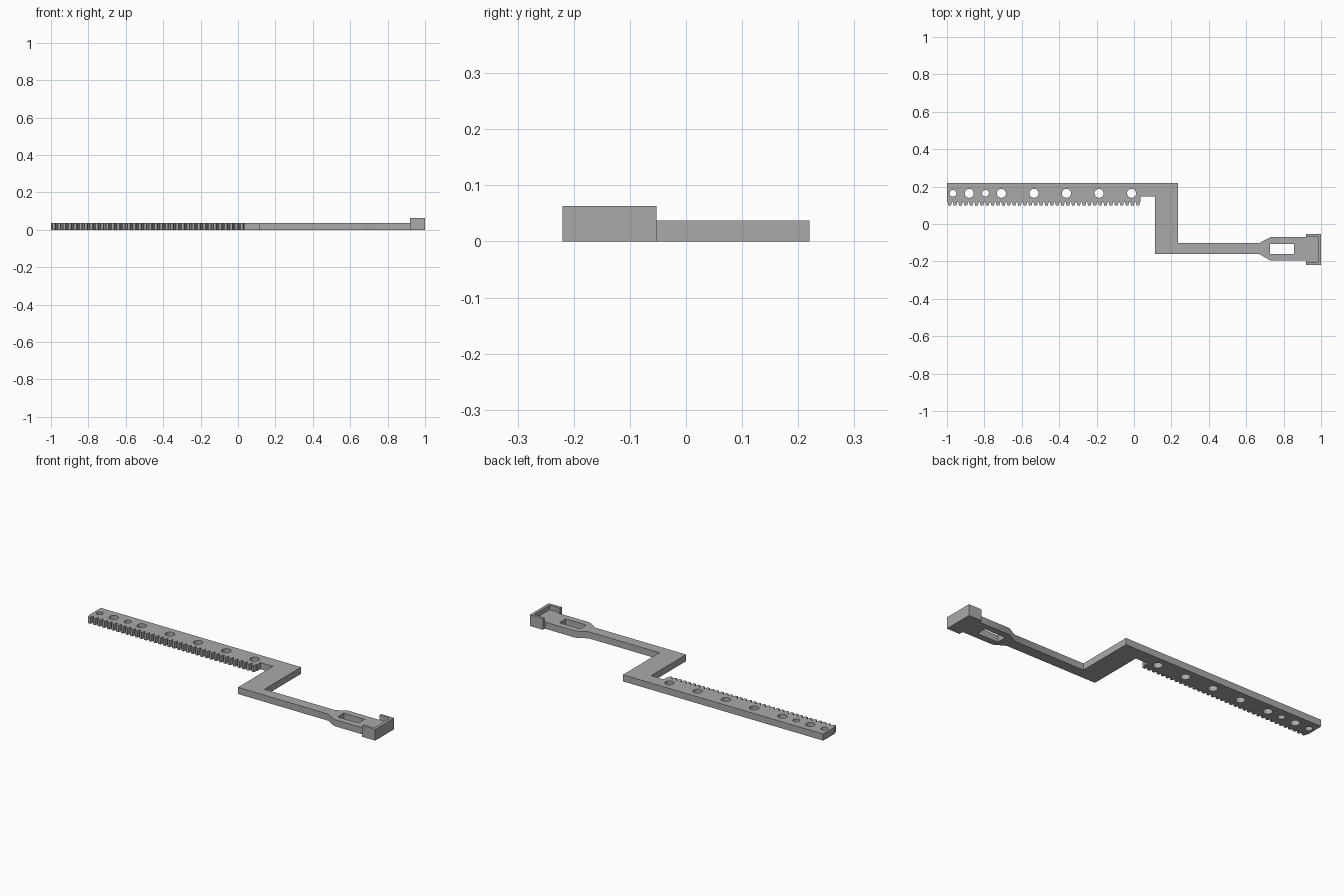
import bpy, math

if "Cube" in bpy.data.objects:
    bpy.data.objects.remove(bpy.data.objects["Cube"])

grey = bpy.data.materials.new("plain_grey")
grey.diffuse_color = (0.40, 0.40, 0.40, 1)
grey.use_nodes = True
grey.node_tree.nodes["Principled BSDF"].inputs["Base Color"].default_value = grey.diffuse_color


def plate(name, loops, z0, z1):
    """Extrude a flat outline (first loop) with holes (other loops)."""
    cu = bpy.data.curves.new(name, 'CURVE')
    cu.dimensions = '2D'
    cu.fill_mode = 'BOTH'
    cu.extrude = (z1 - z0) / 2
    for pts in loops:
        sp = cu.splines.new('POLY')
        sp.points.add(len(pts) - 1)
        for p, (x, y) in zip(sp.points, pts):
            p.co = (x, y, 0, 1)
        sp.use_cyclic_u = True
    ob = bpy.data.objects.new(name, cu)
    ob.location.z = (z0 + z1) / 2
    bpy.context.collection.objects.link(ob)
    bpy.ops.object.select_all(action='DESELECT')
    ob.select_set(True)
    bpy.context.view_layer.objects.active = ob
    bpy.ops.object.convert(target='MESH')
    ob = bpy.context.object
    ob.data.materials.clear()
    ob.data.materials.append(grey)
    bpy.ops.object.shade_smooth_by_angle(angle=math.radians(30))
    return ob


def circle(x, y, r, n=32):
    return [(x + r * math.cos(2 * math.pi * i / n),
             y + r * math.sin(2 * math.pi * i / n)) for i in range(n)]


def rect(x0, x1, y0, y1):
    return [(x0, y0), (x1, y0), (x1, y1), (x0, y1)]


T = 0.037          # bar thickness
HEAD_X = 0.92      # start of the end socket

# Toothed edge along the front of the rack
ROOT, TIP = 0.117, 0.098
N, X0, X1 = 36, -1.0, 0.035
pitch = (X1 - X0) / N
teeth = []
for i in range(N):
    x = X0 + i * pitch
    teeth += [(x + pitch * a, y) for a, y in
              ((0.10, ROOT), (0.27, TIP), (0.73, TIP), (0.90, ROOT))]

# Rack, crank and slotted arm share one outline
outline = [(X0, 0.22), (X0, ROOT)] + teeth + [
    (X1, ROOT), (X1, 0.147), (0.112, 0.147), (0.112, -0.161),
    (0.67, -0.161), (0.73, -0.196), (HEAD_X, -0.196), (HEAD_X, -0.070),
    (0.73, -0.070), (0.67, -0.102), (0.235, -0.102), (0.235, 0.22)]
small, large = 0.018, 0.024
holes = [circle(x, 0.164, r) for x, r in (
    (-0.968, small), (-0.881, large), (-0.794, small), (-0.709, large),
    (-0.535, large), (-0.361, large), (-0.187, large), (-0.013, large))]
slot = rect(0.727, 0.855, -0.161, -0.106)
plate("rack_and_arm", [outline] + holes + [slot], 0, T)

# End socket: solid floor with a U-shaped rim
plate("socket_floor", [rect(HEAD_X, 1, -0.22, -0.053)], 0, T)
plate("socket_rim", [[(HEAD_X, -0.22), (1, -0.22), (1, -0.053), (HEAD_X, -0.053),
                      (HEAD_X, -0.067), (0.984, -0.067), (0.984, -0.204),
                      (HEAD_X, -0.204)]], T, 0.063)
